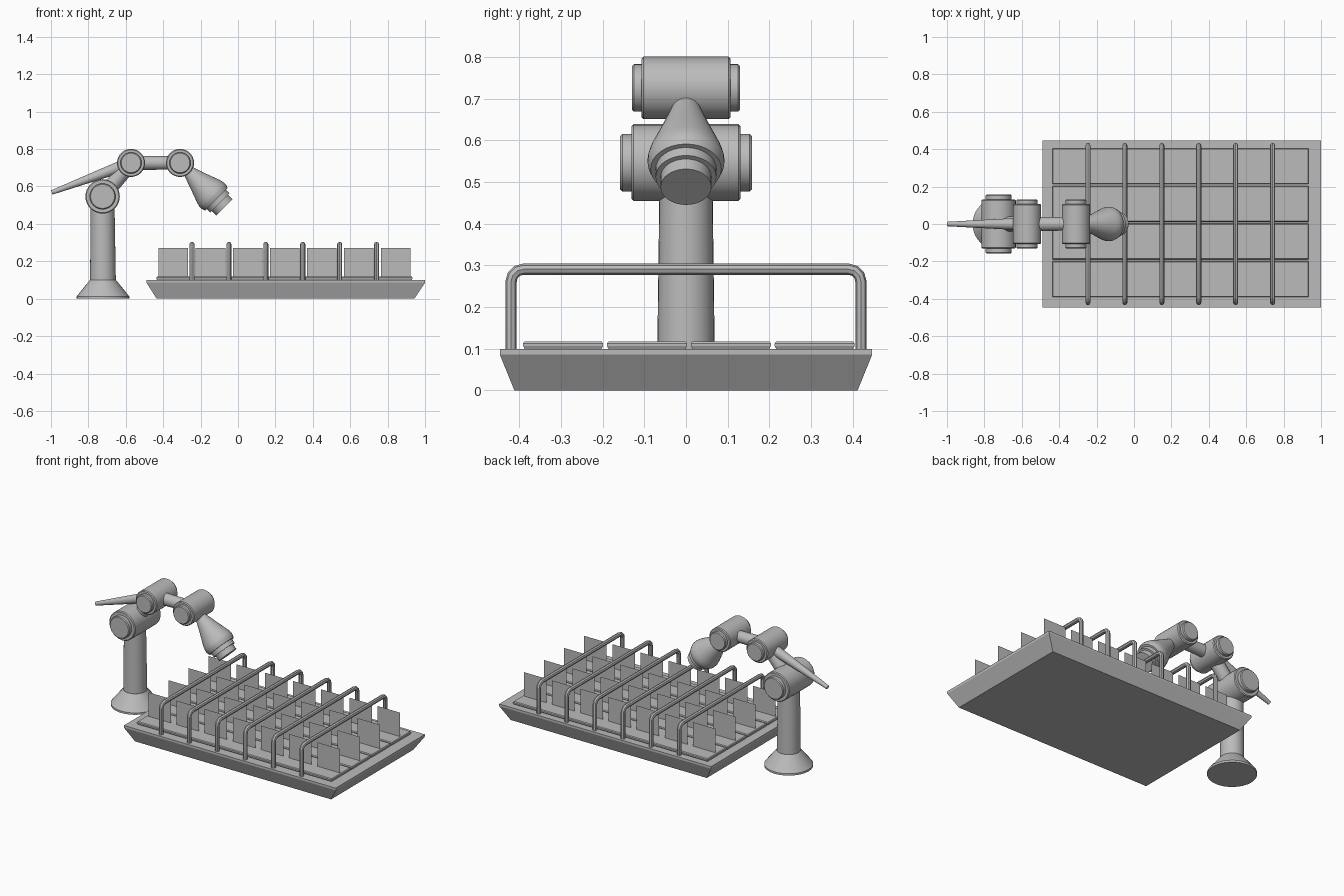
import bpy, bmesh
from math import sin, cos, pi, radians
from mathutils import Vector

cube = bpy.data.objects.get("Cube")
if cube:
    bpy.data.objects.remove(cube)

grey = bpy.data.materials.new("plain_grey")
grey.use_nodes = True
grey.diffuse_color = (0.5, 0.5, 0.5, 1)
grey.node_tree.nodes["Principled BSDF"].inputs["Base Color"].default_value = (0.5, 0.5, 0.5, 1)


def smooth(ob):
    bpy.ops.object.select_all(action='DESELECT')
    ob.select_set(True)
    bpy.context.view_layer.objects.active = ob
    bpy.ops.object.shade_smooth_by_angle(angle=radians(35))


def finish(name, bm, rounded=False):
    bmesh.ops.recalc_face_normals(bm, faces=bm.faces)
    me = bpy.data.meshes.new(name)
    bm.to_mesh(me)
    bm.free()
    me.materials.append(grey)
    ob = bpy.data.objects.new(name, me)
    bpy.context.collection.objects.link(ob)
    if rounded:
        smooth(ob)
    return ob


def lathe(name, profile, origin, axis=(0, 0, 1), sides=32):
    """Turn (radius, height) pairs around an axis, with flat ends."""
    bm = bmesh.new()
    turn = Vector((0, 0, 1)).rotation_difference(Vector(axis).normalized())
    rings = []
    for r, h in profile:
        rings.append([bm.verts.new(Vector(origin) + turn @ Vector(
            (r * cos(2 * pi * i / sides), r * sin(2 * pi * i / sides), h)))
            for i in range(sides)])
    for a, b in zip(rings, rings[1:]):
        for i in range(sides):
            j = (i + 1) % sides
            bm.faces.new((a[i], a[j], b[j], b[i]))
    bm.faces.new(rings[0])
    bm.faces.new(rings[-1])
    return finish(name, bm, True)


def rod(name, start, end, r0, r1):
    axis = Vector(end) - Vector(start)
    return lathe(name, [(r0, 0), (r1, axis.length)], start, axis)


def joint(name, centre, r, half, cap_r, cap_half):
    """Drum lying along y, with a smaller cap on each end."""
    c = 0.005
    side = [(r, half - c), (r - c, half), (cap_r, half), (cap_r, cap_half - c), (cap_r - c, cap_half)]
    return lathe(name, [(a, -h) for a, h in reversed(side)] + side, centre, (0, 1, 0))


def stacked_box(bm, layers):
    """Rectangular layers (x0, x1, y0, y1, z) joined upwards."""
    rings = [[bm.verts.new((x, y, z)) for x, y in ((x0, y0), (x1, y0), (x1, y1), (x0, y1))]
             for x0, x1, y0, y1, z in layers]
    for a, b in zip(rings, rings[1:]):
        for i in range(4):
            j = (i + 1) % 4
            bm.faces.new((a[i], a[j], b[j], b[i]))
    bm.faces.new(rings[0])
    bm.faces.new(rings[-1])


# Tray with sloping sides and a thin upright rim
bm = bmesh.new()
stacked_box(bm, [(-0.435, 0.943, -0.412, 0.412, 0),
                 (-0.489, 1.0, -0.447, 0.447, 0.086),
                 (-0.489, 1.0, -0.447, 0.447, 0.1)])
finish("tray", bm)

# Four long pads with bevelled edges, and upright cards standing on them
pads, cards = bmesh.new(), bmesh.new()
for row in range(4):
    y = -0.295 + row * 0.2013
    w, e = 0.096, 0.004
    x0, x1 = -0.436, 0.933
    stacked_box(pads, [(x0 + e, x1 - e, y - w + e, y + w - e, 0.099),
                       (x0, x1, y - w, y + w, 0.107),
                       (x0, x1, y - w, y + w, 0.113),
                       (x0 + e, x1 - e, y - w + e, y + w - e, 0.118)])
    for col in range(7):
        x = -0.345 + col * 0.198
        cards.faces.new([cards.verts.new((x + sx * 0.079, y, z))
                         for sx, z in ((-1, 0.115), (1, 0.115), (1, 0.27), (-1, 0.27))])
finish("pads", pads)
finish("cards", cards)

# Six tube hoops across the tray
curve = bpy.data.curves.new("hoops", 'CURVE')
curve.dimensions = '3D'
curve.bevel_depth = 0.0135
curve.bevel_resolution = 2
curve.use_fill_caps = True
bend = 0.03
half_path = [(0.42, 0.09)] + [(0.39 + bend * cos(a * pi / 6), 0.261 + bend * sin(a * pi / 6))
                              for a in range(4)]
path = half_path + [(-y, z) for y, z in reversed(half_path)]
for i in range(6):
    spline = curve.splines.new('POLY')
    spline.points.add(len(path) - 1)
    for p, (y, z) in zip(spline.points, path):
        p.co = (-0.246 + i * 0.1974, y, z, 1)
curve.materials.append(grey)
hoops = bpy.data.objects.new("hoops", curve)
bpy.context.collection.objects.link(hoops)
bpy.ops.object.select_all(action='DESELECT')
hoops.select_set(True)
bpy.context.view_layer.objects.active = hoops
bpy.ops.object.convert(target='MESH')
smooth(bpy.context.view_layer.objects.active)

# Arm: flared foot, column, joints and links
shoulder = (-0.724, 0, 0.547)
elbow = (-0.572, 0, 0.726)
wrist = (-0.31, 0, 0.726)
lathe("foot", [(0.141, 0), (0.141, 0.012), (0.07, 0.1)], (-0.722, 0, 0))
rod("column", (-0.722, 0, 0.09), shoulder, 0.069, 0.063)
joint("shoulder_joint", shoulder, 0.092, 0.131, 0.069, 0.158)
joint("elbow_joint", elbow, 0.075, 0.107, 0.057, 0.13)
joint("wrist_joint", wrist, 0.075, 0.107, 0.057, 0.13)
rod("upper_link", shoulder, elbow, 0.041, 0.041)
rod("fore_link", elbow, wrist, 0.038, 0.035)
rod("tail_rod", elbow, (-0.996, 0, 0.568), 0.035, 0.012)

# Bell-shaped head pointing down towards the tray
lathe("head", [(0.02, 0.02), (0.034, 0.07), (0.058, 0.14), (0.086, 0.215), (0.092, 0.24),
               (0.092, 0.255), (0.085, 0.275), (0.073, 0.275), (0.073, 0.302),
               (0.061, 0.302), (0.061, 0.336)], wrist, (1, 0, -1))
